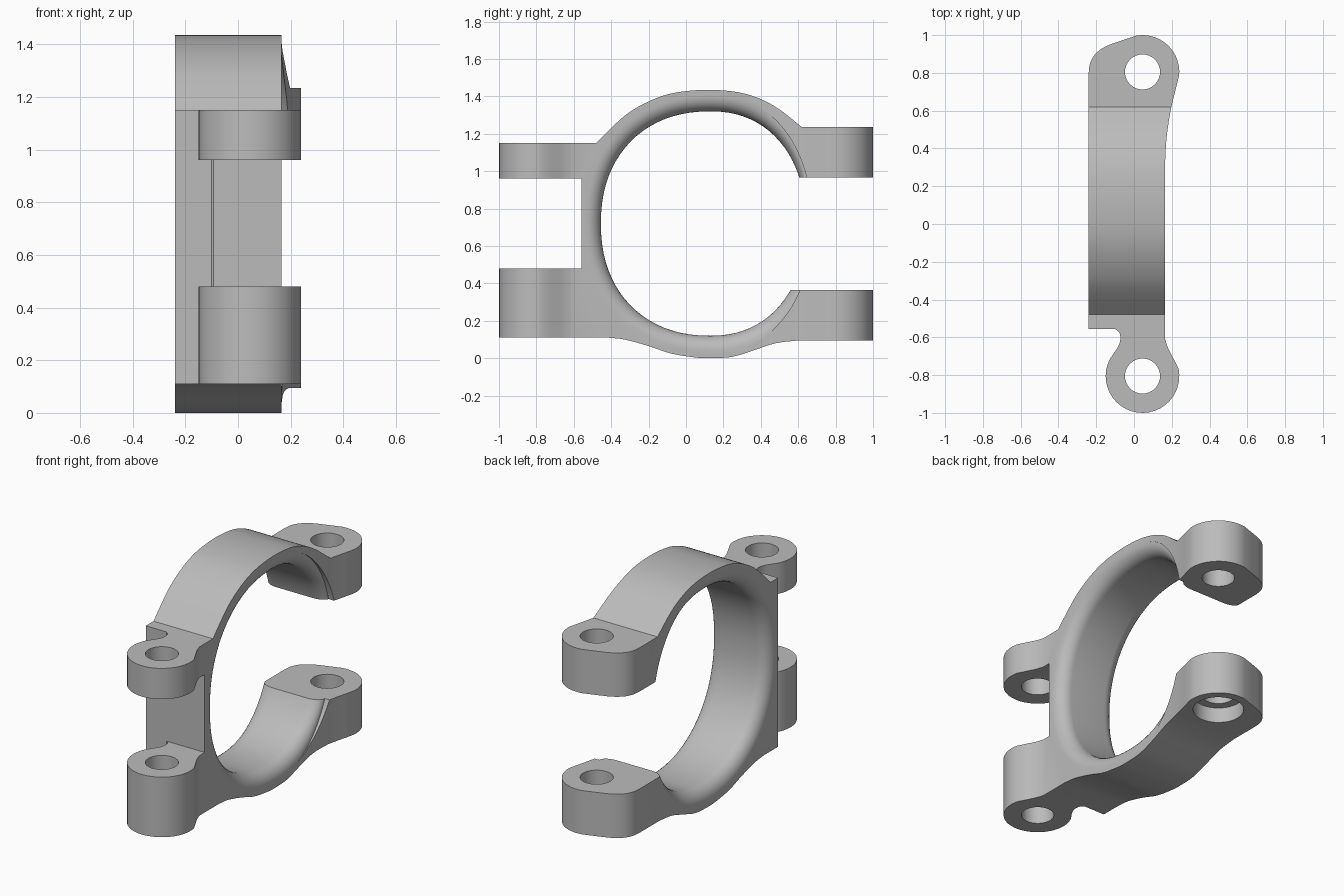
import bpy, bmesh
from math import sin, cos, pi, radians, copysign
from mathutils import Vector

if "Cube" in bpy.data.objects:
    bpy.data.objects.remove(bpy.data.objects["Cube"])

metal = bpy.data.materials.new("satin grey")
metal.use_nodes = True
GREY = (0.5, 0.5, 0.5, 1)
metal.diffuse_color = GREY
metal.node_tree.nodes["Principled BSDF"].inputs["Base Color"].default_value = GREY


def smooth(pts, n=4):
    """Catmull-Rom curve through a few points."""
    p = [Vector(q) for q in pts]
    p = [2 * p[0] - p[1]] + p + [2 * p[-1] - p[-2]]
    out = []
    for a, b, c, d in zip(p, p[1:], p[2:], p[3:]):
        for i in range(n):
            t = i / n
            out.append(tuple(0.5 * (2 * b + (c - a) * t + (2 * a - 5 * b + 4 * c - d) * t * t
                                    + (3 * b - a - 3 * c + d) * t ** 3)))
    return out + [tuple(p[-2])]


def arc(cx, cy, r, start, end, n):
    return [(cx + r * cos(radians(start + (end - start) * i / n)),
             cy + r * sin(radians(start + (end - start) * i / n))) for i in range(n + 1)]


def loft(name, rings):
    """Closed solid through matching rings of 3D points."""
    bm = bmesh.new()
    loops = [[bm.verts.new(p) for p in ring] for ring in rings]
    for a, b in zip(loops, loops[1:]):
        for i in range(len(a)):
            j = (i + 1) % len(a)
            bm.faces.new((a[i], a[j], b[j], b[i]))
    bm.faces.new(loops[0][::-1])
    bm.faces.new(loops[-1])
    bmesh.ops.recalc_face_normals(bm, faces=bm.faces)
    me = bpy.data.meshes.new(name)
    bm.to_mesh(me)
    bm.free()
    me.materials.append(metal)
    ob = bpy.data.objects.new(name, me)
    bpy.context.collection.objects.link(ob)
    return ob


def upright(name, outline, z0, z1):
    return loft(name, [[(x, y, z) for x, y in outline] for z in (z0, z1)])


def sideways(name, outline, x0, x1):
    return loft(name, [[(x, y, z) for y, z in outline] for x in (x0, x1)])


def combine(ob, tool, operation="DIFFERENCE"):
    mod = ob.modifiers.new("cut", "BOOLEAN")
    mod.operation, mod.object, mod.solver = operation, tool, "EXACT"
    bpy.context.view_layer.objects.active = ob
    bpy.ops.object.modifier_apply(modifier=mod.name)
    bpy.data.objects.remove(tool)


# Side silhouette: belly, rear lug, arch, front lug
belly = smooth([(-.42, .11), (-.33, .1), (-.2, .065), (-.08, .025), (.05, .004), (.13, 0),
                (.25, .008), (.37, .045), (.48, .08), (.6, .095)])
arch = smooth([(.62, 1.235), (.5, 1.33), (.4, 1.385), (.28, 1.422), (.13, 1.435), (0, 1.428),
               (-.1, 1.41), (-.2, 1.373), (-.3, 1.317), (-.38, 1.25), (-.48, 1.15)])
side = [(-1.1, .11)] + belly + [(1.1, .095), (1.1, 1.235)] + arch + [(-1.1, 1.15)]
clamp = sideways("clamp_body", side, -.4, .4)

# Plan silhouette: front boss, band and rear boss
BOSS_X, BOSS_Y, BOSS_R, HOLE_R = .045, .805, .195, .093
plan = [(-.24, -.555)]
plan += smooth([(-.1, -.555), (-.078, -.575), (-.072, -.605), (-.08, -.64), (-.1, -.675)])
plan += arc(BOSS_X, -BOSS_Y, BOSS_R, 152, 372, 24)
plan += smooth([(.21, -.715), (.18, -.655), (.165, -.61)])
plan += smooth([(.165, .33), (.17, .43), (.182, .53), (.2, .63), (.225, .73)])
plan += arc(BOSS_X, BOSS_Y, BOSS_R, -5, 100, 14)
plan += smooth([(-.07, .97), (-.15, .94), (-.205, .9), (-.233, .85), (-.24, .8)])
combine(clamp, upright("plan_tool", plan, -.3, 1.8), "INTERSECT")


# Bore with rounded rims on both sides
def bore_ring(x, flare, n=80):
    ring = []
    for i in range(n):
        t = 2 * pi * i / n
        c, s = cos(t), sin(t)
        f = flare * (1 - max(0, c - .4))
        ry, rz = (.51 if c > 0 else .585) + f, .6 + f
        ring.append((x, .13 + ry * copysign(abs(c) ** .91, c),
                     .72 + rz * copysign(abs(s) ** .91, s)))
    return ring


FILLET = .08
steps = [i * pi / 16 for i in range(9)]
rings = [bore_ring(-.4, FILLET)]
rings += [bore_ring(-.24 + FILLET * (1 - cos(a)), FILLET * (1 - sin(a))) for a in steps]
rings += [bore_ring(.165 - FILLET * (1 - cos(a)), FILLET * (1 - sin(a))) for a in reversed(steps)]
rings += [bore_ring(.4, FILLET)]
combine(clamp, loft("bore_tool", rings))

# Gaps between the rear lugs and between the front lugs
for y0, y1, z0, z1 in ((.3, 1.3, .365, .965), (-1.3, -.56, .48, .96)):
    gap = [(y0, z0), (y1, z0), (y1, z1), (y0, z1)]
    combine(clamp, sideways("gap_tool", gap, -.5, .5))

# Bolt holes, and a counterbore under the lower rear lug
for y in (-BOSS_Y, BOSS_Y):
    combine(clamp, upright("hole_tool", arc(BOSS_X, y, HOLE_R, 0, 348.75, 31), -.4, 1.9))
combine(clamp, upright("counterbore_tool", arc(BOSS_X, BOSS_Y, .145, 0, 348.75, 31), -.2, .19))

# Smooth shading with sharp edges kept
bpy.ops.object.select_all(action="DESELECT")
clamp.select_set(True)
bpy.context.view_layer.objects.active = clamp
bpy.ops.object.shade_smooth_by_angle(angle=radians(30))
